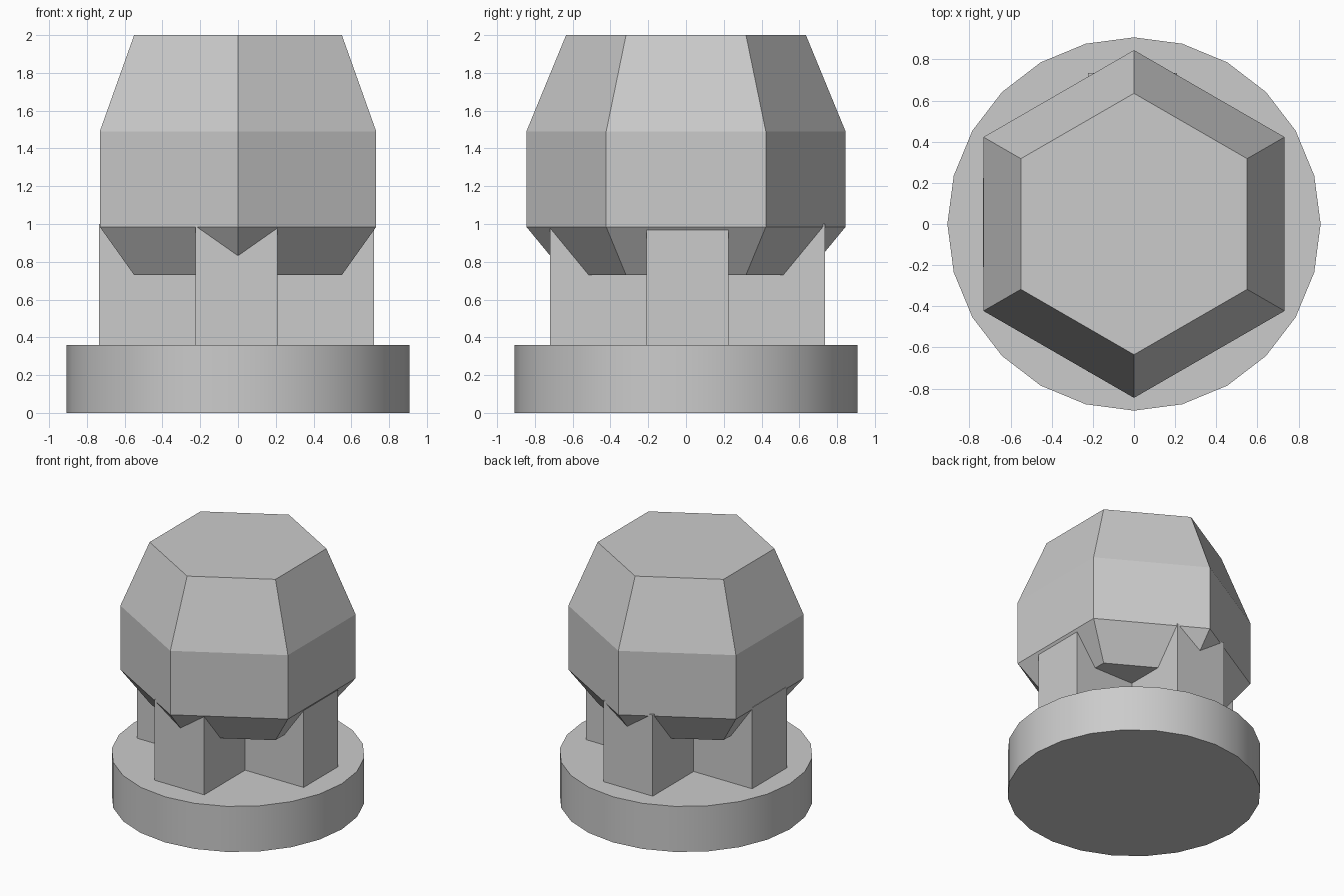
import bpy
import math

cube = bpy.data.objects.get("Cube")
if cube:
    bpy.data.objects.remove(cube, do_unlink=True)

grey = bpy.data.materials.new("plain_grey")
grey.use_nodes = True
colour = (0.6, 0.6, 0.6, 1)
grey.diffuse_color = colour
grey.node_tree.nodes["Principled BSDF"].inputs["Base Color"].default_value = colour


def loft(name, rings):
    """Closed solid joining matching rings of points, bottom to top."""
    n = len(rings[0])
    verts = [p for ring in rings for p in ring]
    faces = [tuple(reversed(range(n))), tuple(range(len(verts) - n, len(verts)))]
    for k in range(len(rings) - 1):
        for i in range(n):
            a, b = k * n + i, k * n + (i + 1) % n
            faces.append((a, b, b + n, a + n))
    mesh = bpy.data.meshes.new(name)
    mesh.from_pydata(verts, [], faces)
    mesh.materials.append(grey)
    obj = bpy.data.objects.new(name, mesh)
    bpy.context.collection.objects.link(obj)
    return obj


def polygon(sides, radius, z):
    """Regular polygon with a corner pointing to the back."""
    turns = [math.pi / 2 + math.tau * i / sides for i in range(sides)]
    return [(radius * math.cos(t), radius * math.sin(t), z) for t in turns]


# Round base disc, smooth around its side
base = loft("base_disc", [polygon(24, 0.907, z) for z in (0, 0.36)])
bpy.ops.object.select_all(action="DESELECT")
base.select_set(True)
bpy.context.view_layer.objects.active = base
bpy.ops.object.shade_smooth_by_angle(angle=math.radians(30))

# Cross-shaped stem, set slightly off centre
cx, cy, arm, half = -0.008, 0.008, 0.727, 0.216
quarter = [(arm, -half), (arm, half), (half, half)]
outline = []
for _ in range(4):
    outline += quarter
    quarter = [(-y, x) for x, y in quarter]
loft("cross_stem", [[(x + cx, y + cy, z) for x, y in outline] for z in (0.36, 1.0)])

# Faceted hexagonal head
profile = [(0.635, 0.73), (0.845, 0.985), (0.845, 1.49), (0.635, 2.0)]
loft("hex_head", [polygon(6, r, z) for r, z in profile])
